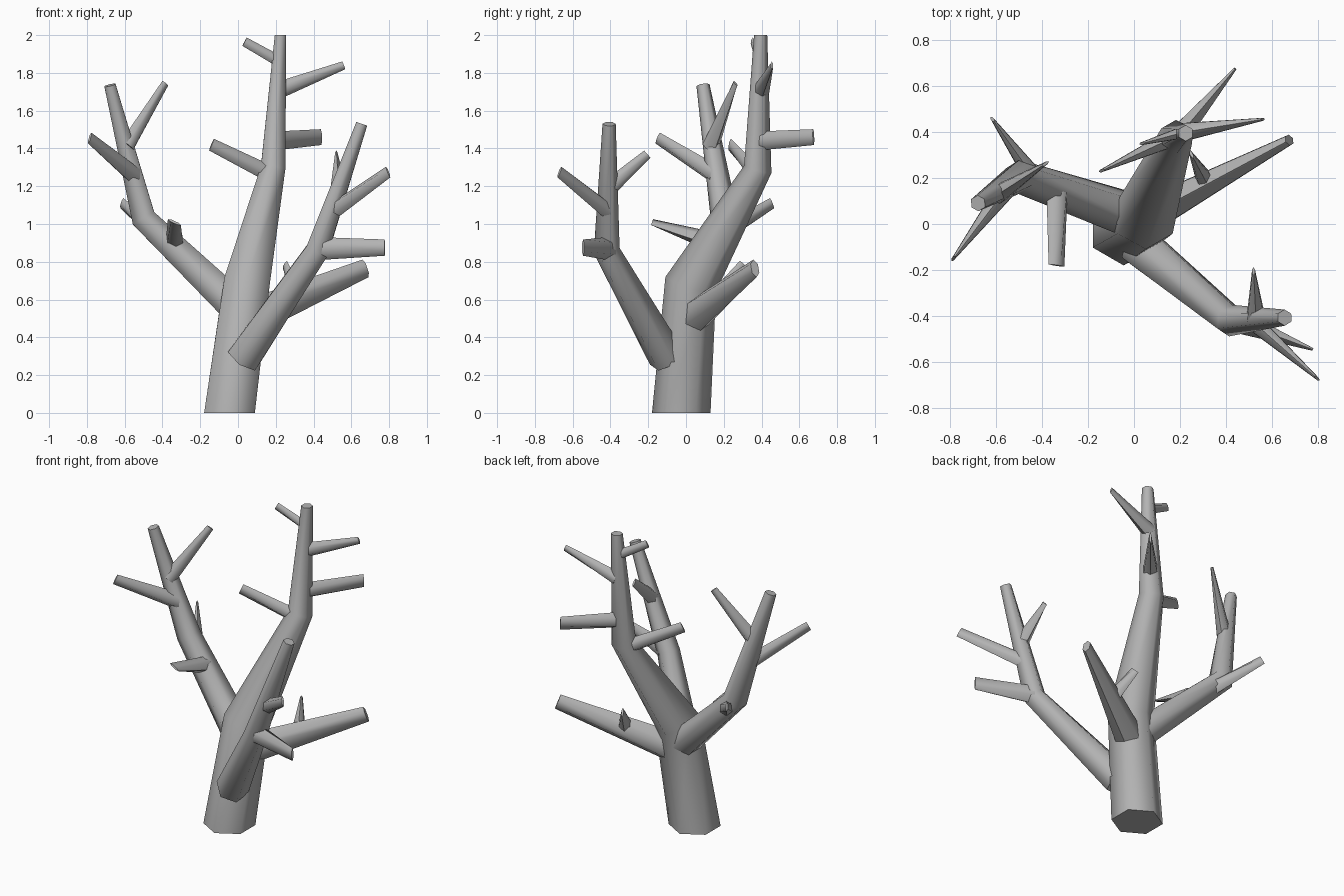
import bpy, bmesh, math
from mathutils import Vector

cube = bpy.data.objects.get("Cube")
if cube:
    bpy.data.objects.remove(cube, do_unlink=True)

bark = bpy.data.materials.new("grey_bark")
bark.use_nodes = True
colour = (0.45, 0.45, 0.45, 1)
bark.diffuse_color = colour
bark.node_tree.nodes["Principled BSDF"].inputs["Base Color"].default_value = colour

SIDES = 6
UP, DEPTH = Vector((0, 0, 1)), Vector((0, 1, 0))


def tube(name, points, radii, ref, level_ends=False):
    """Tapered six-sided tube; each radius is (along ref, across ref)."""
    pts = [Vector(p) for p in points]
    last = len(pts) - 1
    bm = bmesh.new()
    rings = []
    for i, (p, (ra, rb)) in enumerate(zip(pts, radii)):
        t = Vector()
        if i > 0:
            t += (p - pts[i - 1]).normalized()
        if i < last:
            t += (pts[i + 1] - p).normalized()
        if level_ends and i in (0, last):
            t = UP.copy()
        t.normalize()
        a = (ref - t * ref.dot(t)).normalized()
        b = t.cross(a)
        angles = [math.tau * k / SIDES for k in range(SIDES)]
        rings.append([bm.verts.new(p + a * ra * math.cos(w) + b * rb * math.sin(w))
                      for w in angles])
    for low, high in zip(rings, rings[1:]):
        for k in range(SIDES):
            n = (k + 1) % SIDES
            bm.faces.new((low[k], low[n], high[n], high[k]))
    bm.faces.new(rings[0])
    bm.faces.new(rings[-1])
    bmesh.ops.recalc_face_normals(bm, faces=bm.faces)
    mesh = bpy.data.meshes.new(name)
    bm.to_mesh(mesh)
    bm.free()
    mesh.materials.append(bark)
    ob = bpy.data.objects.new(name, mesh)
    bpy.context.collection.objects.link(ob)
    bpy.ops.object.select_all(action='DESELECT')
    ob.select_set(True)
    bpy.context.view_layer.objects.active = ob
    bpy.ops.object.shade_smooth_by_angle(angle=math.radians(65))


def limb(name, points, radii, level_ends=False):
    tube(name, points, [(r, r) for r in radii], DEPTH, level_ends)


def twig(name, base, tip, thick=0.045, blade=0.027, ref=UP):
    """Side shoot that flattens to a narrow blade at its tip."""
    tube(name, (base, tip), ((thick, thick), (blade, 0.007)), ref)


# Trunk and main limbs
limb("trunk", [(-0.045, -0.025, 0), (0.045, 0.025, 0.68), (0.185, 0.38, 1.29),
               (0.225, 0.395, 2)], [0.155, 0.14, 0.075, 0.035], True)
limb("left_limb", [(0.03, -0.1, 0.29), (0.42, -0.42, 0.86), (0.655, -0.407, 1.53)],
     [0.1, 0.07, 0.035])
limb("right_limb", [(-0.02, 0.04, 0.57), (-0.5, 0.205, 1.03), (-0.678, 0.09, 1.735)],
     [0.1, 0.075, 0.035])
tube("back_limb", [(0.03, 0.02, 0.49), (0.675, 0.365, 0.765)],
     [(0.1, 0.09), (0.05, 0.025)], UP)

# Twigs on the trunk
twig("trunk_twig_top", (0.22, 0.4, 1.86), (0.035, 0.35, 1.965), 0.03, 0.025)
twig("trunk_twig_left", (0.22, 0.4, 1.71), (0.56, 0.455, 1.84), 0.045, 0.022)
twig("trunk_twig_back", (0.2, 0.39, 1.44), (0.44, 0.675, 1.46), 0.05, 0.042)
twig("trunk_twig_right", (0.18, 0.38, 1.26), (-0.14, 0.232, 1.42), 0.045, 0.034)

# Twigs on the left limb
twig("left_twig_low", (0.44, -0.42, 0.87), (0.777, -0.545, 0.875), 0.06, 0.043)
twig("left_twig_mid", (0.5, -0.41, 1.065), (0.795, -0.67, 1.275), 0.045, 0.032)
twig("left_twig_back", (0.53, -0.41, 1.19), (0.52, -0.205, 1.37), 0.045, 0.025)

# Twigs on the right limb
twig("right_twig_front", (-0.335, 0.13, 0.91), (-0.337, -0.18, 1.01), 0.05, 0.038,
     Vector((1, 0, -0.5)))
twig("right_twig_back", (-0.44, 0.21, 0.96), (-0.615, 0.455, 1.11), 0.045, 0.03)
twig("right_twig_mid", (-0.55, 0.16, 1.26), (-0.785, -0.15, 1.455), 0.05, 0.032)
twig("right_twig_high", (-0.59, 0.13, 1.41), (-0.385, 0.262, 1.745), 0.045, 0.022)

# Twig on the back limb
twig("back_twig", (0.315, 0.18, 0.63), (0.248, 0.305, 0.785), 0.045, 0.03)
